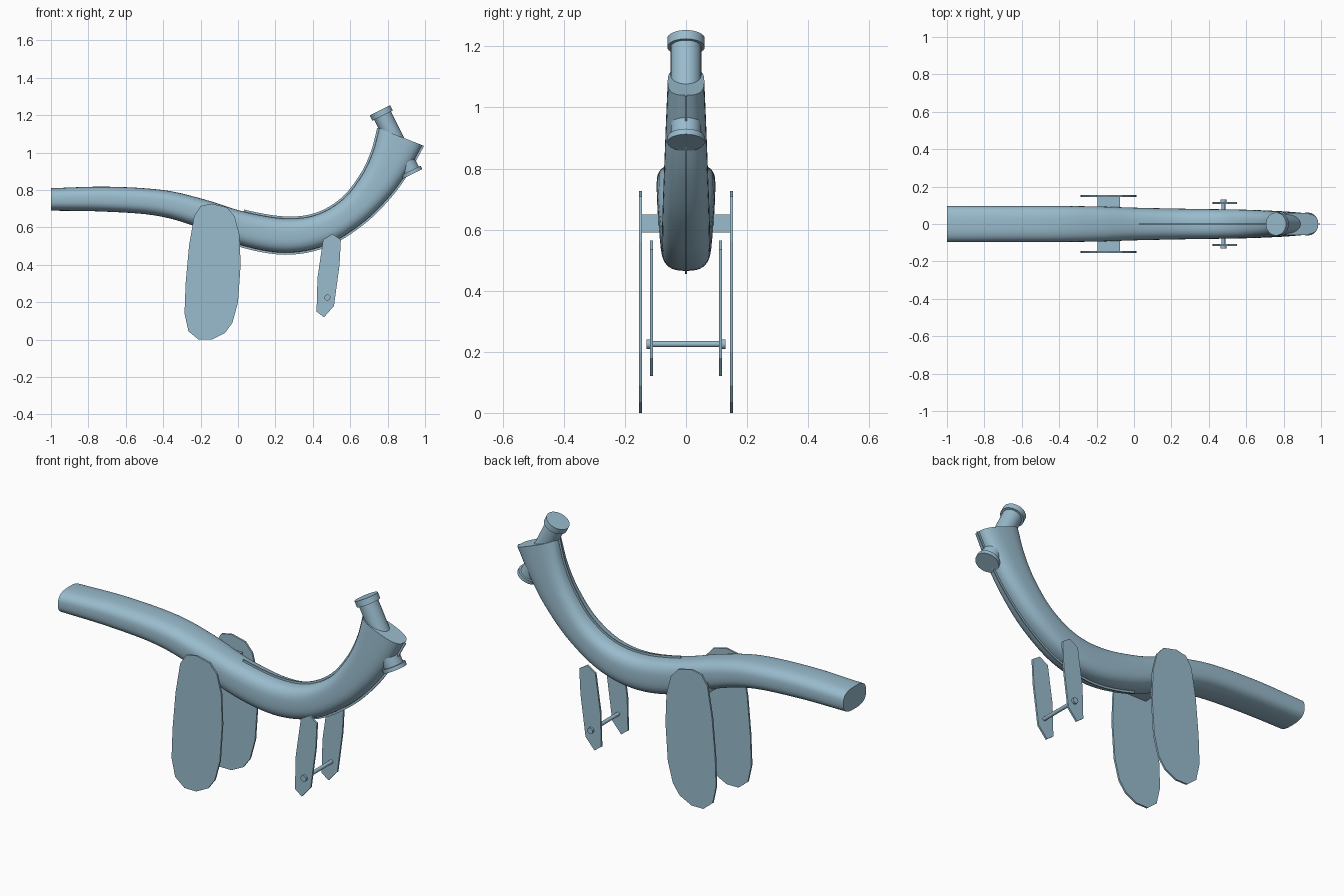
import bpy, bmesh, math
from mathutils import Vector

if "Cube" in bpy.data.objects:
    bpy.data.objects.remove(bpy.data.objects["Cube"])

mat = bpy.data.materials.new("pale steel blue")
mat.diffuse_color = (0.32, 0.50, 0.61, 1)
mat.use_nodes = True
mat.node_tree.nodes["Principled BSDF"].inputs["Base Color"].default_value = mat.diffuse_color


def finish(name, bm, smooth=None):
    bmesh.ops.recalc_face_normals(bm, faces=bm.faces)
    me = bpy.data.meshes.new(name)
    bm.to_mesh(me)
    bm.free()
    ob = bpy.data.objects.new(name, me)
    bpy.context.collection.objects.link(ob)
    me.materials.append(mat)
    if smooth:
        bpy.ops.object.select_all(action='DESELECT')
        bpy.context.view_layer.objects.active = ob
        ob.select_set(True)
        bpy.ops.object.shade_smooth_by_angle(angle=math.radians(smooth))
    return ob


def loft(name, rings, smooth=None):
    bm = bmesh.new()
    vs = [[bm.verts.new(p) for p in r] for r in rings]
    n = len(vs[0])
    for a, b in zip(vs, vs[1:]):
        for i in range(n):
            bm.faces.new((a[i], a[(i + 1) % n], b[(i + 1) % n], b[i]))
    bm.faces.new(vs[0])
    bm.faces.new(vs[-1])
    return finish(name, bm, smooth)


def plate(name, outline, y0, y1):
    return loft(name, [[(x, y, z) for x, z in outline] for y in (y0, y1)])


def cylinder(name, a, b, radius, sides=32):
    a, b = Vector(a), Vector(b)
    d = (b - a).normalized()
    u = Vector((0, 1, 0)) if abs(d.y) < 0.9 else Vector((1, 0, 0))
    v = d.cross(u)
    angles = [2 * math.pi * i / sides for i in range(sides)]
    return loft(name, [[c + radius * (u * math.cos(t) + v * math.sin(t)) for t in angles]
                       for c in (a, b)], 40)


def spline(pts, steps):
    p = [Vector(q) for q in pts]
    p = [2 * p[0] - p[1]] + p + [2 * p[-1] - p[-2]]
    out = []
    for i in range(1, len(p) - 2):
        for s in range(steps):
            t = s / steps
            out.append(0.5 * (2 * p[i] + (p[i + 1] - p[i - 1]) * t
                       + (2 * p[i - 1] - 5 * p[i] + 4 * p[i + 1] - p[i + 2]) * t ** 2
                       + (3 * p[i] - p[i - 1] - 3 * p[i + 1] + p[i + 2]) * t ** 3))
    return out + [p[-2]]


# Curved body: lower edge and upper edge in the side plane
lower = spline([(-1, .69), (-.72, .685), (-.45, .665), (-.24, .61), (0, .51), (.25, .465),
                (.47, .505), (.66, .62), (.80, .755), (.90, .89), (.985, 1.04)], 6)
upper = spline([(-1, .81), (-.70, .818), (-.40, .80), (-.18, .75), (.03, .685), (.25, .648),
                (.42, .668), (.56, .75), (.66, .875), (.72, 1.0), (.755, 1.13)], 6)
widths = [w[0] for w in spline([(w, 0) for w in (.096, .096, .096, .094, .087, .082,
                                                 .079, .076, .071, .066, .06)], 6)]
rings = []
for lo, up, w in zip(lower, upper, widths):
    mid, half = (lo + up) / 2, (up - lo) / 2
    ring = []
    for i in range(40):
        t = 2 * math.pi * i / 40
        c, s = math.cos(t), math.sin(t)
        k = math.copysign(abs(s) ** 0.72, s)
        q = mid + half * k
        ring.append((q.x, w * math.copysign(abs(c) ** 0.72, c), q.y))
    rings.append(ring)
loft("body", rings, 40)

# Thin seam ribs along both edges of the front half
for name, edge, other in (("lower_rib", lower, upper), ("upper_rib", upper, lower)):
    rib = []
    for e, o in list(zip(edge, other))[24:]:
        d = (e - o).normalized()
        a, b = e - d * 0.01, e + d * 0.011
        rib.append([(a.x, -.003, a.y), (b.x, -.003, b.y), (b.x, .003, b.y), (a.x, .003, a.y)])
    loft(name, rib, 30)

# Slanted tube through the upper end, flanged at both ends
top, axis = Vector((.762, 0, 1.22)), Vector((.45, 0, -.893)).normalized()
at = lambda s: top + axis * s
cylinder("through_tube", at(0), at(.365), .05)
cylinder("top_flange", at(-.007), at(.025), .061)
cylinder("bottom_flange", at(.355), at(.375), .061)

# Large side plates and small side plates
large = [(-.14, .727), (-.20, .715), (-.235, .66), (-.262, .50), (-.28, .30), (-.286, .14),
         (-.265, .045), (-.21, 0), (-.14, 0), (-.07, .035), (-.03, .09), (.0, .20),
         (.014, .40), (.008, .56), (-.018, .66), (-.06, .708)]
small = [(.505, .565), (.55, .535), (.543, .40), (.513, .18), (.46, .12), (.42, .15),
         (.425, .33), (.455, .535)]
for side, s in (("front", -1), ("back", 1)):
    plate(side + "_large_plate", large, s * .144, s * .154)
    plate(side + "_small_plate", small, s * .108, s * .118)
    cylinder(side + "_rod_head", (.478, s * .118, .225), (.478, s * .13, .225), .016, 20)

# Crossbar holding the large plates, and rod between the small ones
plate("crossbar", [(-.195, .59), (-.075, .59), (-.075, .65), (-.195, .65)], -.146, .146)
cylinder("rod", (.478, -.118, .225), (.478, .118, .225), .01, 20)
